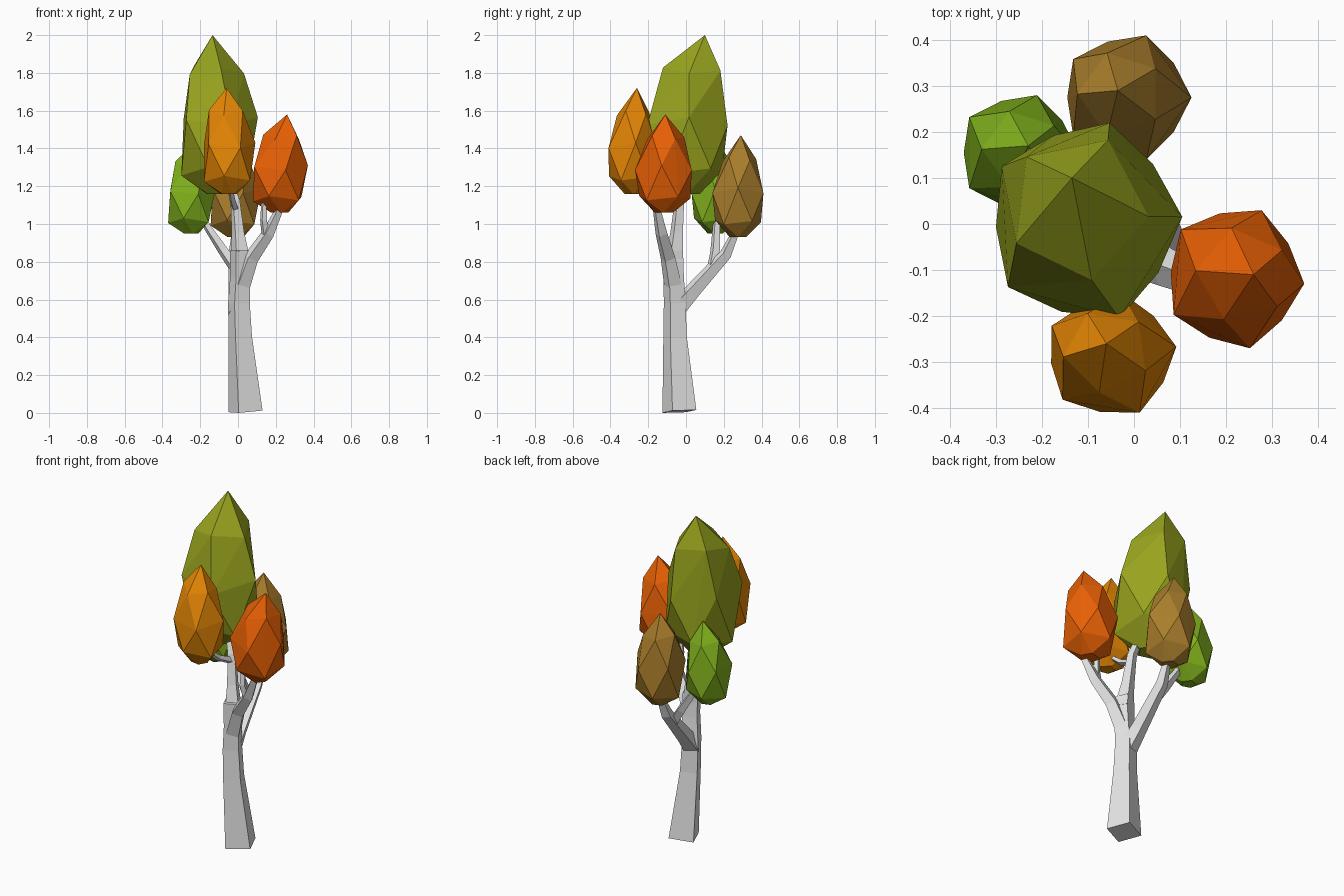
import bpy, bmesh, math
from mathutils import Vector

if "Cube" in bpy.data.objects:
    bpy.data.objects.remove(bpy.data.objects["Cube"])


def material(name, rgb):
    lin = [((c / 255 + 0.055) / 1.055) ** 2.4 if c > 10 else c / 255 / 12.92 for c in rgb]
    m = bpy.data.materials.new(name)
    m.diffuse_color = (*lin, 1)
    m.use_nodes = True
    m.node_tree.nodes["Principled BSDF"].inputs["Base Color"].default_value = m.diffuse_color
    return m


def finish(bm, name, mat):
    bmesh.ops.recalc_face_normals(bm, faces=bm.faces)
    me = bpy.data.meshes.new(name)
    bm.to_mesh(me)
    bm.free()
    me.materials.append(mat)
    ob = bpy.data.objects.new(name, me)
    bpy.context.collection.objects.link(ob)


def limb(name, pts, mat):
    """Four-sided tapering tube through (x, y, z, radius) points."""
    bm = bmesh.new()
    pos = [Vector(p[:3]) for p in pts]
    rings = []
    for i, p in enumerate(pts):
        t = pos[min(i + 1, len(pos) - 1)] - pos[max(i - 1, 0)]
        q = Vector((0, 0, 1)).rotation_difference(t)
        ring = []
        for k in range(4):
            a = math.radians(68 + 90 * k)
            ring.append(bm.verts.new(pos[i] + q @ Vector((p[3] * math.cos(a), p[3] * math.sin(a), 0))))
        rings.append(ring)
    for a, b in zip(rings, rings[1:]):
        for k in range(4):
            bm.faces.new((a[k], a[(k + 1) % 4], b[(k + 1) % 4], b[k]))
    bm.faces.new(rings[0])
    bm.faces.new(rings[-1])
    finish(bm, name, mat)


def crown(name, lo, hi, apex, rot, mat, top=(0.77, 0.66, 36), lean=0.5):
    """Faceted bud: hull of five-point rings (height, radius, twist) fitted to its bounds."""
    mid = [(lo[i] + hi[i]) / 2 for i in range(2)]
    rings = ((0.0, 0.32, 0), (0.14, 0.9, 36), (0.46, 1.0, 0), top)
    pts = []
    for n, (h, r, off) in enumerate(rings):
        for k in range(5):
            a = math.radians(rot + off + 72 * k)
            dz = 0.03 * math.sin(2.3 * k + 5 * h) if n else 0
            pts.append((Vector((r * math.cos(a), r * math.sin(a), h + dz)), n == 3))
    mn = [min(p[i] for p, _ in pts) for i in range(2)]
    mx = [max(p[i] for p, _ in pts) for i in range(2)]
    bm = bmesh.new()
    for p, upper in pts:
        c = []
        for i in range(2):
            v = lo[i] + (p[i] - mn[i]) / (mx[i] - mn[i]) * (hi[i] - lo[i])
            if upper:
                v += lean * (apex[i] - mid[i])
            c.append(min(max(v, lo[i]), hi[i]))
        bm.verts.new((c[0], c[1], lo[2] + p.z * (hi[2] - lo[2])))
    bm.verts.new((apex[0], apex[1], hi[2]))
    bmesh.ops.convex_hull(bm, input=bm.verts)
    bmesh.ops.delete(bm, geom=[v for v in bm.verts if not v.link_faces], context='VERTS')
    finish(bm, name, mat)


bark = material("pale grey bark", (230, 230, 230))
olive = material("olive leaves", (153, 164, 30))
amber = material("amber leaves", (228, 134, 5))
rust = material("rust orange leaves", (234, 97, 5))
brown = material("brown leaves", (170, 126, 44))
green = material("bright green leaves", (128, 176, 28))

# Trunk and branches
limb("trunk", [(.04, -.035, .008, .097), (.012, -.058, .4, .067), (.005, -.06, .58, .062),
               (.012, -.065, .72, .058), (.012, -.07, .86, .058)], bark)
limb("right_branch", [(.02, -.07, .68, .05), (.07, -.095, .82, .042), (.16, -.13, .95, .034),
                      (.22, -.155, 1.08, .022), (.24, -.14, 1.2, .012)], bark)
limb("right_twig", [(.15, -.125, .93, .026), (.135, -.15, 1.02, .019), (.14, -.14, 1.2, .012)], bark)
limb("middle_branch", [(.015, -.065, .8, .055), (.0, -.05, .95, .036), (-.015, -.035, 1.12, .027),
                       (-.06, -.01, 1.26, .018)], bark)
limb("front_twig", [(-.015, -.04, 1.08, .02), (-.03, -.14, 1.13, .017), (-.045, -.25, 1.22, .012)], bark)
limb("back_branch", [(0, -.06, .54, .055), (-.01, .03, .64, .045), (-.02, .21, .84, .034),
                     (-.015, .25, .93, .024), (-.01, .26, 1.05, .014)], bark)
limb("left_twig", [(-.02, .14, .77, .03), (-.08, .155, .86, .028), (-.16, .16, .98, .021),
                   (-.2, .16, 1.06, .012)], bark)

# Leaf crowns
crown("top_crown", (-.3, -.205, 1.16), (.105, .22, 2.0), (-.135, .1), 3, olive, (.78, .72, -10), .35)
crown("front_crown", (-.18, -.41, 1.16), (.092, -.15, 1.72), (-.06, -.26), 8, amber)
crown("right_crown", (.08, -.27, 1.06), (.37, .03, 1.58), (.26, -.11), -5, rust)
crown("back_crown", (-.145, .14, .93), (.125, .41, 1.47), (-.035, .29), 0, brown)
crown("left_crown", (-.37, .03, .95), (-.12, .28, 1.43), (-.23, .17), 0, green)
